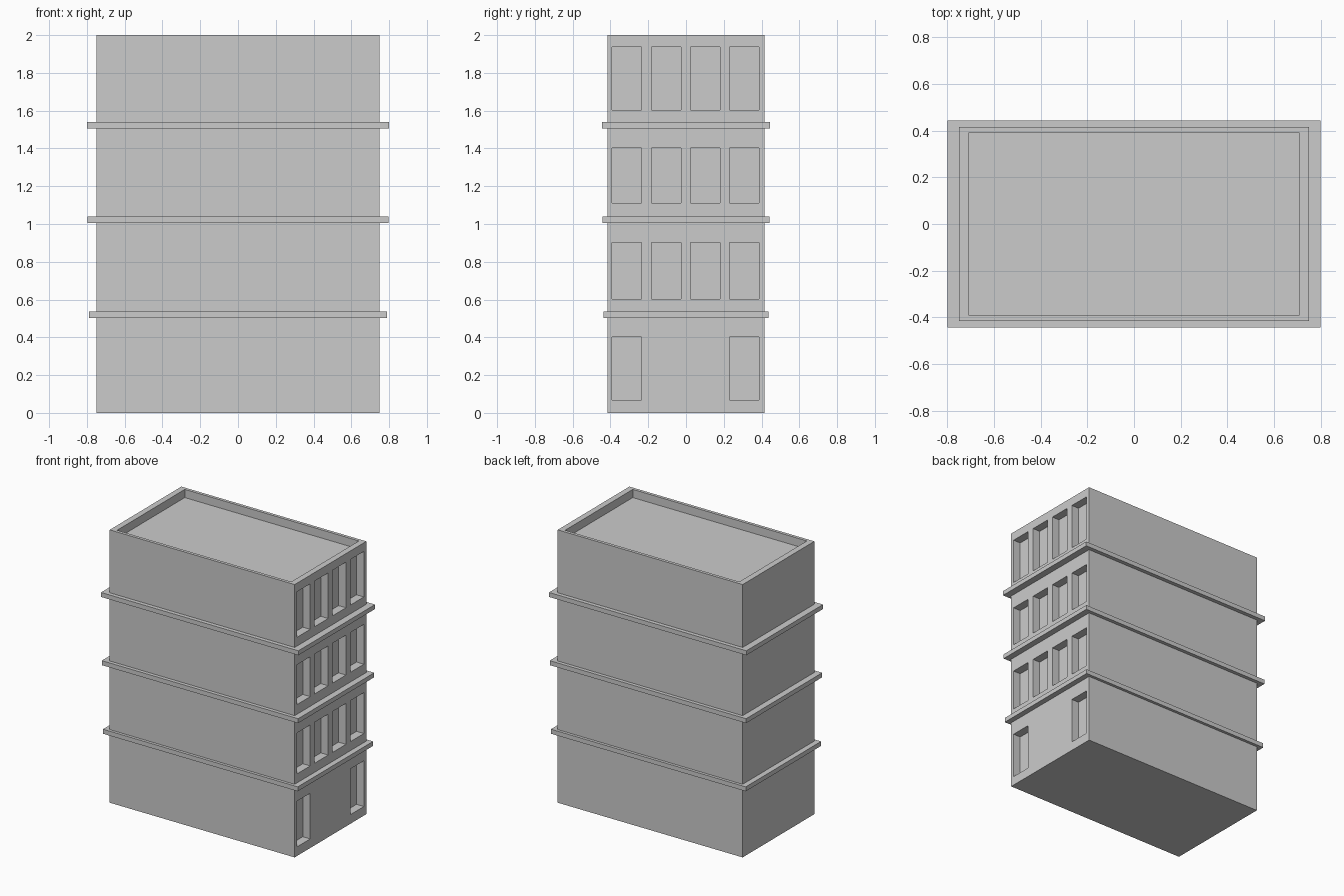
import bpy

if "Cube" in bpy.data.objects:
    bpy.data.objects.remove(bpy.data.objects["Cube"])


def box(name, x, y, z):
    """Axis-aligned box from three (min, max) ranges."""
    bpy.ops.mesh.primitive_cube_add(size=1)
    o = bpy.context.object
    o.name = name
    o.location = [(r[0] + r[1]) / 2 for r in (x, y, z)]
    o.scale = [r[1] - r[0] for r in (x, y, z)]
    bpy.ops.object.transform_apply(location=True, scale=True)
    return o


# Main block
building = box("building_body", (-0.75, 0.75), (-0.415, 0.415), (0, 2))
cutters = []

# Sunken roof inside the parapet
cutters.append(box("roof_cutter", (-0.706, 0.706), (-0.392, 0.392), (1.94, 2.1)))

# Window recesses on the right side; ground floor has only the outer two
bays = (-0.3125, -0.1045, 0.1015, 0.309)
floors = (((0.067, 0.402), (0, 3)),
          ((0.602, 0.902), range(4)),
          ((1.11, 1.402), range(4)),
          ((1.603, 1.937), range(4)))
for z, used in floors:
    for i in used:
        y = bays[i]
        cutters.append(box("window_cutter", (0.69, 0.9), (y - 0.078, y + 0.078), z))

# Cut the recesses, then remove the helpers
for c in cutters:
    m = building.modifiers.new("cut", 'BOOLEAN')
    m.operation = 'DIFFERENCE'
    m.solver = 'EXACT'
    m.object = c
    bpy.context.view_layer.objects.active = building
    bpy.ops.object.modifier_apply(modifier=m.name)
    bpy.data.objects.remove(c)

# Floor ledges, slightly wider towards the top
for i, (hx, hy, z) in enumerate(((0.79, 0.436, 0.503), (0.796, 0.441, 1.006), (0.8, 0.444, 1.506))):
    box(f"floor_ledge_{i + 1}", (-hx, hx), (-hy, hy), (z, z + 0.033))
